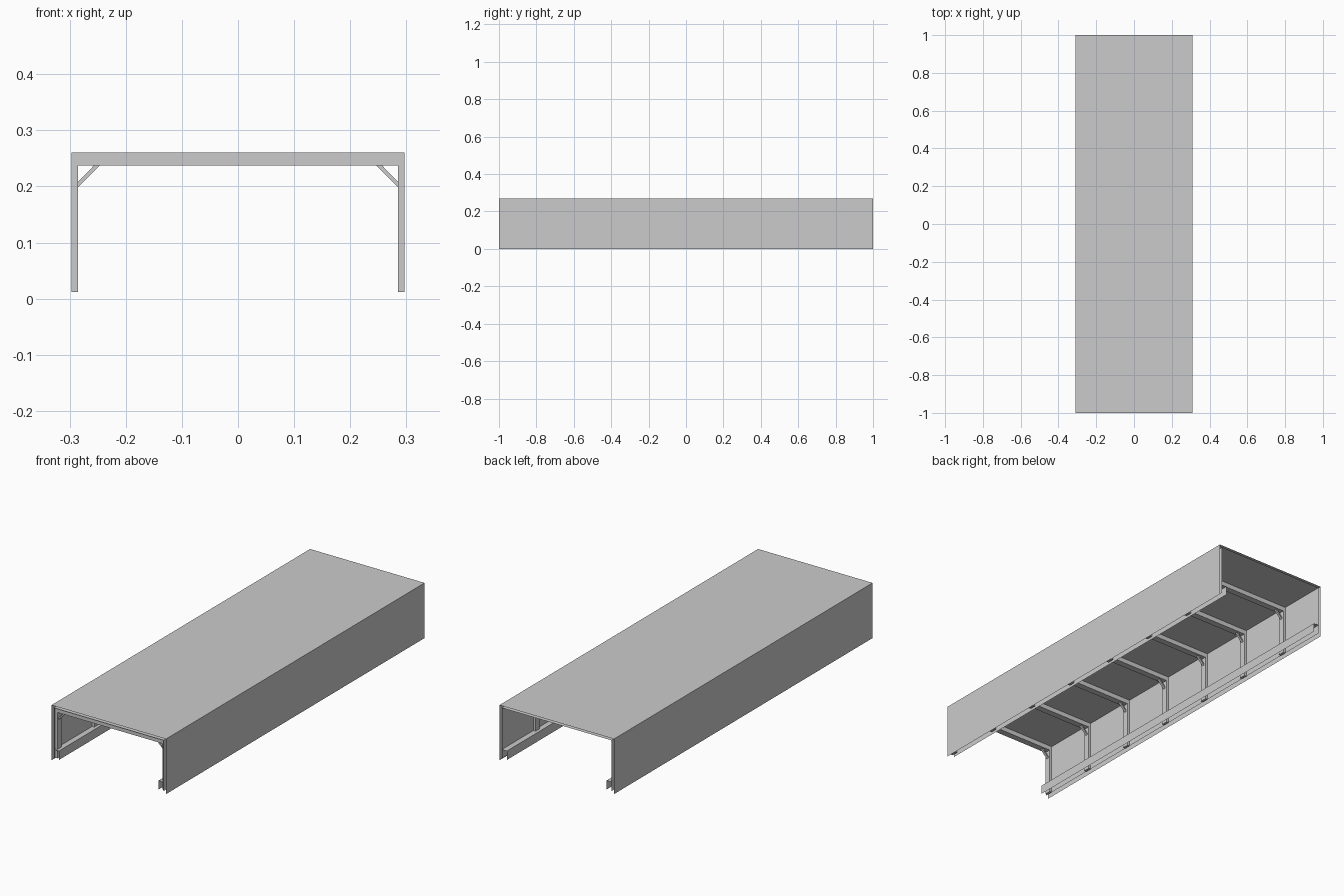
import bpy, bmesh

if "Cube" in bpy.data.objects:
    bpy.data.objects.remove(bpy.data.objects["Cube"])

HALF_W, HALF_L, TOP = 0.31, 1.0, 0.27


def make_object(name, bm):
    mesh = bpy.data.meshes.new(name)
    bm.to_mesh(mesh)
    bm.free()
    obj = bpy.data.objects.new(name, mesh)
    bpy.context.collection.objects.link(obj)
    return obj


def sheet(name, profile, y0=-HALF_L, y1=HALF_L):
    """Thin sheet: an open x-z profile swept along y."""
    bm = bmesh.new()
    rows = [(bm.verts.new((x, y0, z)), bm.verts.new((x, y1, z))) for x, z in profile]
    for a, b in zip(rows, rows[1:]):
        bm.faces.new((a[0], a[1], b[1], b[0]))
    return make_object(name, bm)


def prism(name, profile, y0, y1):
    """Solid bar: a closed x-z outline extruded along y."""
    bm = bmesh.new()
    face = bm.faces.new([bm.verts.new((x, y0, z)) for x, z in profile])
    out = bmesh.ops.extrude_face_region(bm, geom=[face])
    verts = [v for v in out["geom"] if isinstance(v, bmesh.types.BMVert)]
    bmesh.ops.translate(bm, verts=verts, vec=(0, y1 - y0, 0))
    bmesh.ops.recalc_face_normals(bm, faces=bm.faces)
    return make_object(name, bm)


def rect(x0, x1, z0, z1):
    return [(x0, z0), (x1, z0), (x1, z1), (x0, z1)]


# Outer cladding and inner lining, both open at the ends
sheet("outer_cladding", [(-HALF_W, 0), (-HALF_W, TOP), (HALF_W, TOP), (HALF_W, 0)])
sheet("inner_lining", [(-0.297, 0.012), (-0.297, 0.26), (0.297, 0.26), (0.297, 0.012)])

# Angle rails along the foot of each wall
for side, s in (("left", -1), ("right", 1)):
    sheet(side + "_rail", [(s * 0.27, 0.012), (s * 0.27, 0.056), (s * 0.297, 0.056)])

# Seven portal frames: posts, beam and corner braces
for i in range(7):
    y0 = -0.99 + i * 2 / 7
    y1 = y0 + 0.032
    mid = (y0 + y1) / 2
    prism(f"beam_{i}", rect(-0.285, 0.285, 0.237, 0.26), y0, y1)
    for side, s in (("left", -1), ("right", 1)):
        prism(f"{side}_post_{i}", rect(s * 0.285, s * 0.297, 0.012, 0.26), y0, y1)
        prism(f"{side}_brace_{i}",
              [(s * 0.285, 0.199), (s * 0.285, 0.208), (s * 0.257, 0.237), (s * 0.247, 0.237)],
              mid - 0.006, mid + 0.006)
